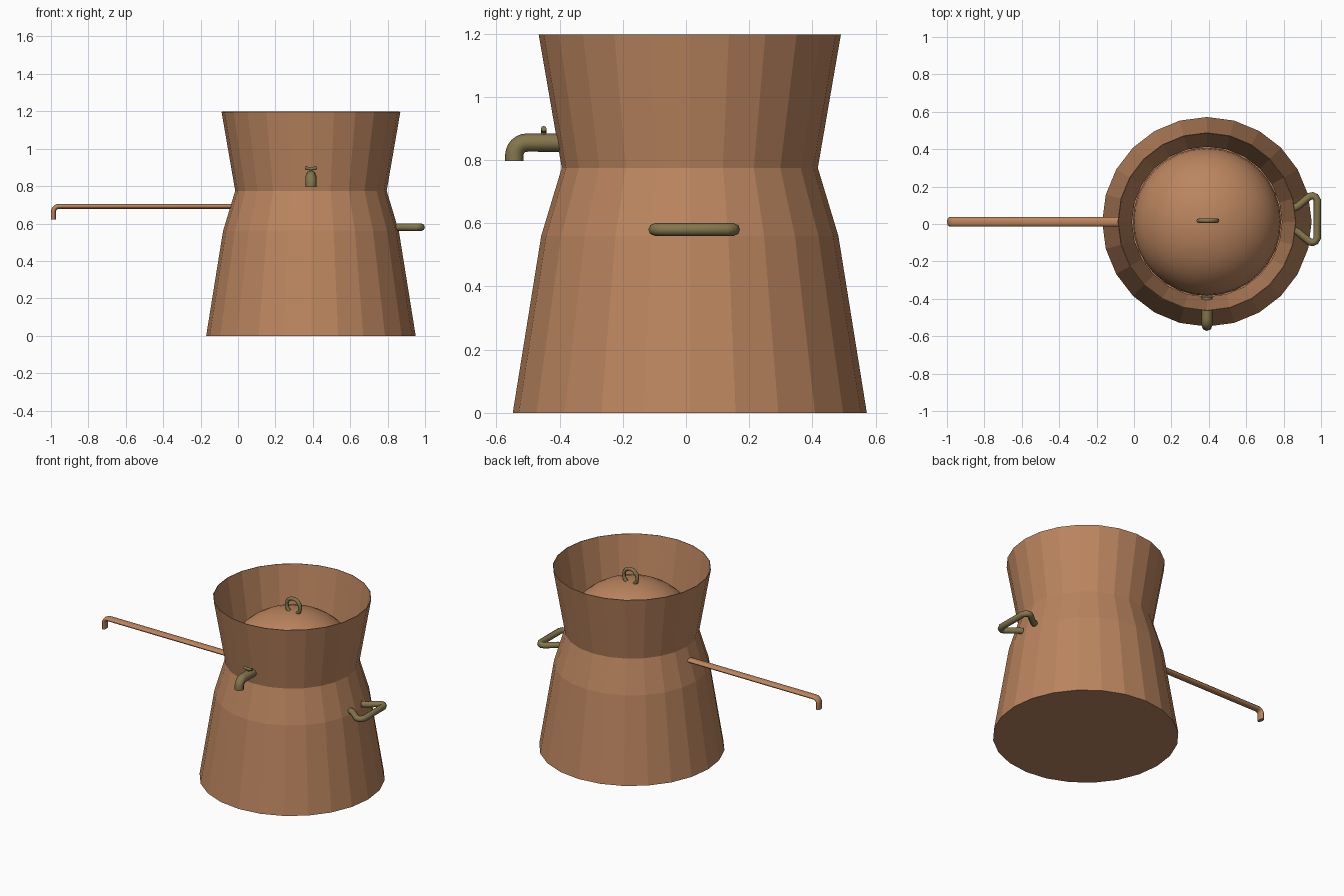
import bpy, bmesh, math
from math import sin, cos, pi, radians

if "Cube" in bpy.data.objects:
    bpy.data.objects.remove(bpy.data.objects["Cube"])

CX, CY = 0.39, 0.012
SIDES = 24


def material(name, rgb):
    m = bpy.data.materials.new(name)
    m.diffuse_color = (*rgb, 1)
    m.use_nodes = True
    m.node_tree.nodes["Principled BSDF"].inputs["Base Color"].default_value = m.diffuse_color
    return m


copper = material("copper", (0.50, 0.235, 0.115))
brass = material("brass", (0.23, 0.18, 0.075))


def add_object(name, bm, mat, smooth=False):
    bmesh.ops.recalc_face_normals(bm, faces=bm.faces)
    me = bpy.data.meshes.new(name)
    bm.to_mesh(me)
    bm.free()
    me.materials.append(mat)
    for p in me.polygons:
        p.use_smooth = smooth
    ob = bpy.data.objects.new(name, me)
    bpy.context.collection.objects.link(ob)
    return ob


def lathe(name, profile, mat, sides=SIDES, smooth=False):
    """Turn (radius, z) points around the pot's axis; radius 0 closes to a point."""
    bm = bmesh.new()
    rings = []
    for r, z in profile:
        n = sides if r > 0 else 1
        rings.append([bm.verts.new((CX + r * cos(2 * pi * i / sides),
                                    CY + r * sin(2 * pi * i / sides), z)) for i in range(n)])
    for a, b in zip(rings, rings[1:]):
        for i in range(sides):
            j = (i + 1) % sides
            if len(a) == 1:
                bm.faces.new((a[0], b[i], b[j]))
            elif len(b) == 1:
                bm.faces.new((a[i], b[0], a[j]))
            else:
                bm.faces.new((a[i], a[j], b[j], b[i]))
    return add_object(name, bm, mat, smooth)


def tube(name, path, radius, mat, flat=1.0):
    """Round bar along a path; flat widens it along y around the pot's axis."""
    cu = bpy.data.curves.new(name, 'CURVE')
    cu.dimensions = '3D'
    cu.bevel_depth = radius
    cu.bevel_resolution = 2
    cu.use_fill_caps = True
    sp = cu.splines.new('POLY')
    sp.points.add(len(path) - 1)
    for p, (x, y, z) in zip(sp.points, path):
        p.co = (x, (y - CY) / flat, z, 1)
    cu.materials.append(mat)
    ob = bpy.data.objects.new(name, cu)
    bpy.context.collection.objects.link(ob)
    ob.location.y = CY
    ob.scale.y = flat
    return ob


def arc(u, v, r, a0, a1, n=6):
    return [(u + r * cos(radians(a0 + (a1 - a0) * i / n)),
             v + r * sin(radians(a0 + (a1 - a0) * i / n))) for i in range(n + 1)]


# Pot body with narrow waist and open flared top
body = lathe("pot_body", [(0, 0), (0.56, 0), (0.47, 0.56), (0.405, 0.775), (0.478, 1.197)], copper)
wall = body.modifiers.new("wall", 'SOLIDIFY')
wall.thickness = 0.004
wall.offset = -1

# Domed lid inside the collar
dome = [(0.396 * cos(radians(a)), 0.775 + 0.325 * sin(radians(a))) for a in range(0, 90, 10)]
lathe("dome_lid", dome + [(0, 1.10)], copper, 32, True)

# Loop handle on top of the dome
tube("lid_handle", [(u, 0.018, v) for u, v in arc(0.395, 1.134, 0.05, -52, 232, 14)],
     0.012, brass)

# Flattened outlet pipe, turned down at the end
bend = [(u, CY, v) for u, v in arc(-0.957, 0.662, 0.03, 90, 180, 5)]
tube("outlet_pipe", [(-0.02, CY, 0.692)] + bend + [(-0.987, CY, 0.622)], 0.0135, copper, 1.9)

# Side carrying handle, mirrored about its own middle
hy, hz = 0.026, 0.58
half = [(0.85, 0.058), (0.875, 0.068), (0.938, 0.121), (0.955, 0.125), (0.97, 0.118), (0.98, 0.10)]
path = [(x, hy + d, hz) for x, d in half] + [(x, hy - d, hz) for x, d in reversed(half)]
tube("side_handle", path, 0.02, brass)

# Tap: spout bending down
elbow = [(CX, u, v) for u, v in arc(-0.503, 0.815, 0.04, 90, 180, 6)]
tube("tap_spout", [(CX, -0.39, 0.855)] + elbow + [(CX, -0.543, 0.796)], 0.029, brass)

# Tap: stem and wing grip
tube("tap_stem", [(CX, -0.45, 0.87), (CX, -0.45, 0.898)], 0.008, brass)
tube("tap_wing", [(CX - 0.031, -0.45, 0.899), (CX - 0.014, -0.45, 0.894), (CX + 0.014, -0.45, 0.894),
                  (CX + 0.031, -0.45, 0.899)], 0.009, brass)
